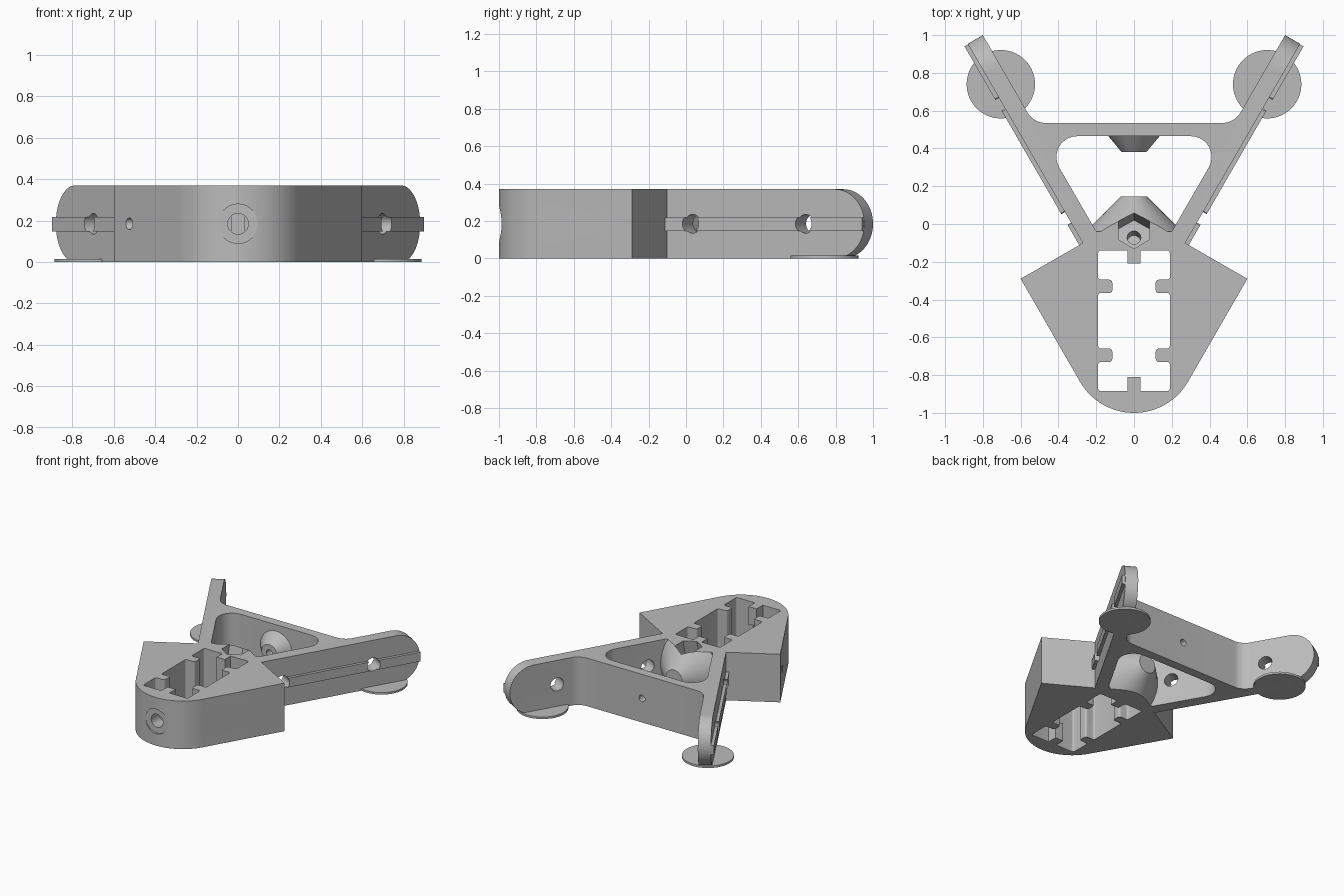
import bpy, bmesh, math
from mathutils import Vector, Matrix

if "Cube" in bpy.data.objects:
    bpy.data.objects.remove(bpy.data.objects["Cube"], do_unlink=True)

H, MID = 0.37, 0.185
OUT = Vector((math.cos(math.radians(30)), -0.5, 0))   # outward normal of an arm
ALONG = Vector((0.5, math.cos(math.radians(30)), 0))  # direction of an arm
INNER, OUTER, TIP = 0.193, 0.285, 1.266

grey = bpy.data.materials.new("plain grey")
grey.use_nodes = True
grey.diffuse_color = (0.5, 0.5, 0.5, 1)
grey.node_tree.nodes["Principled BSDF"].inputs["Base Color"].default_value = (0.5, 0.5, 0.5, 1)


def arm_pt(n, d, z=0.0):
    return OUT * n + ALONG * d + Vector((0, 0, z))


def finish(name, bm):
    bmesh.ops.recalc_face_normals(bm, faces=bm.faces)
    mesh = bpy.data.meshes.new(name)
    bm.to_mesh(mesh)
    bm.free()
    mesh.materials.append(grey)
    ob = bpy.data.objects.new(name, mesh)
    bpy.context.collection.objects.link(ob)
    return ob


def rounded(points, steps=10):
    """Outline of (x, y, radius) corners with fillets."""
    out = []
    for i, (x, y, r) in enumerate(points):
        p = Vector((x, y))
        if r == 0:
            out.append(p)
            continue
        a = (Vector(points[i - 1][:2]) - p).normalized()
        b = (Vector(points[(i + 1) % len(points)][:2]) - p).normalized()
        half = a.angle(b) / 2
        c = p + (a + b).normalized() * (r / math.sin(half))
        start = p + a * (r / math.tan(half)) - c
        turn = math.pi - 2 * half
        sign = 1 if a.x * b.y - a.y * b.x < 0 else -1
        for k in range(steps + 1):
            t = sign * turn * k / steps
            out.append(c + Matrix.Rotation(t, 2) @ start)
    return out


def mirrored(half):
    return half + [(-x, y, r) for x, y, r in reversed(half) if abs(x) > 1e-6]


def prism(outline, z0, z1):
    bm = bmesh.new()
    face = bm.faces.new([bm.verts.new((p[0], p[1], z0)) for p in outline])
    top = bmesh.ops.extrude_face_region(bm, geom=[face])["geom"]
    bmesh.ops.translate(bm, vec=(0, 0, z1 - z0),
                        verts=[v for v in top if isinstance(v, bmesh.types.BMVert)])
    return bm


def rod(name, a, b, r1, r2=None, sides=48):
    a, b = Vector(a), Vector(b)
    bm = bmesh.new()
    bmesh.ops.create_cone(bm, cap_ends=True, segments=sides, radius1=r1,
                          radius2=r1 if r2 is None else r2, depth=(b - a).length)
    turn = (b - a).to_track_quat('Z', 'Y').to_matrix().to_4x4()
    bm.transform(Matrix.Translation((a + b) / 2) @ turn)
    # trim to the thickness of the body
    if name == "cone_boss":
        for z, s in ((0, -1), (H, 1)):
            cut = bmesh.ops.bisect_plane(bm, geom=bm.verts[:] + bm.edges[:] + bm.faces[:],
                                         plane_co=(0, 0, z), plane_no=(0, 0, s), clear_outer=True)
            bmesh.ops.holes_fill(bm, edges=[e for e in cut["geom_cut"]
                                            if isinstance(e, bmesh.types.BMEdge)])
    return finish(name, bm)


def combine(ob, tool, operation='DIFFERENCE'):
    mod = ob.modifiers.new("cut", 'BOOLEAN')
    mod.operation, mod.object, mod.solver = operation, tool, 'EXACT'
    bpy.context.view_layer.objects.active = ob
    bpy.ops.object.modifier_apply(modifier=mod.name)
    bpy.data.objects.remove(tool, do_unlink=True)


# Body plan: rounded nose, shoulders, arms and cross bar
nose = []
for k in range(17):
    t = math.radians(-90 + 60 * k / 16)
    nose.append((0.33 * math.cos(t), -0.67 + 0.33 * math.sin(t), 0))
nose[0] = (0, -1, 0)
bar_y = 0.535
plan = nose + [(0.6, -0.29, 0)]
for n, d in ((OUTER, 0.048), (OUTER, TIP), (INNER, TIP)):
    p = arm_pt(n, d)
    plan.append((p.x, p.y, 0))
plan.append(((INNER + bar_y / 2) / OUT.x, bar_y, 0.11))
bm = prism(rounded(mirrored(plan)), 0, H)

# Round the arm tips in side elevation
tips = []
for e in bm.edges:
    ends = [Vector((abs(v.co.x), v.co.y, 0)).dot(ALONG) for v in e.verts]
    if min(ends) > TIP - 0.001 and abs(e.verts[0].co.z - e.verts[1].co.z) < 0.001:
        tips.append(e)
bmesh.ops.bevel(bm, geom=tips, offset=MID - 0.001, offset_type='OFFSET', segments=16,
                profile=0.5, affect='EDGES', clamp_overlap=False)
body = finish("bracket_body", bm)

# Triangular window between the arms
window = [((INNER + y / 2) / OUT.x, y, r) for y, r in ((-0.04, 0.015), (0.465, 0.11))]
combine(body, finish("window_cutter", prism(rounded(mirrored(window)), -0.1, H + 0.1)))

# Conical bosses facing each other inside the window
combine(body, rod("cone_boss", (0, -0.06, MID), (0, 0.145, MID), 0.275, 0.07, 64), 'UNION')
combine(body, rod("bar_boss", (0, 0.48, MID), (0, 0.38, MID), 0.148, 0.065), 'UNION')

# Ribs along the outer faces of the arms
for s in (1, -1):
    corners = [arm_pt(n, d) for n, d in
               ((OUTER - 0.02, 0.03), (0.307, 0.048), (0.307, TIP - 0.003), (OUTER - 0.02, TIP - 0.003))]
    combine(body, finish("rib", prism([(s * p.x, p.y) for p in corners], 0.147, 0.218)), 'UNION')

# Central slot with six keys
R = 0.015
slot = [(0.035, -0.81, 0), (0.035, -0.885, 0), (0.19, -0.885, R)]
for y in (-0.695, -0.33):
    slot += [(0.19, y - 0.035, R), (0.115, y - 0.035, R), (0.115, y + 0.035, R), (0.19, y + 0.035, R)]
slot += [(0.19, -0.14, R), (0.035, -0.14, 0), (0.035, -0.21, 0)]
combine(body, finish("slot_cutter", prism(rounded(mirrored(slot), 5), -0.1, H + 0.1)))

# Holes on both sides
for s in (1, -1):
    flip = Vector((s, 1, 1))
    holes = [((0.37, -0.325, -0.1), (0.37, -0.325, H + 0.1), 0.075),   # vertical
             ((0.30, -0.70, MID), (0.7, -0.70, MID), 0.1),             # counterbore
             ((0.15, -0.70, MID), (0.4, -0.70, MID), 0.05),            # side screw
             ((0.40, -0.42, MID), (0.7, -0.42, MID), 0.028)]           # blind side hole
    for d in (0.205, 0.903):
        holes.append((arm_pt(INNER - 0.05, d, MID), arm_pt(0.4, d, MID), 0.05))
    for a, b, r in holes:
        combine(body, rod("hole_cutter", Vector(a) * flip, Vector(b) * flip, r))

# Holes on the centre line: front face, cone tip and cross bar
for y0, y1, r in ((-1.1, -0.985, 0.095), (-1.1, -0.79, 0.05),
                  (-0.05, 0.2, 0.035), (0.3, 0.6, 0.025)):
    combine(body, rod("hole_cutter", (0, y0, MID), (0, y1, MID), r))

# Tilted hexagonal nut pocket with its screw hole
mouth, floor = Vector((0, -0.033, H)), Vector((0, -0.072, 0.21))
axis = (mouth - floor).normalized()
combine(body, rod("nut_cutter", floor, mouth + axis * 0.1, 0.095, sides=6))
combine(body, rod("hole_cutter", floor - axis * 0.1, floor + axis * 0.05, 0.036))

# Thin round pads under the arm tips
parts = [body]
for s, side in ((1, "left"), (-1, "right")):
    parts.append(rod(side + "_foot_pad", (s * 0.705, 0.74, 0), (s * 0.705, 0.74, 0.016), 0.181, sides=64))

for ob in parts:
    bpy.ops.object.select_all(action='DESELECT')
    ob.select_set(True)
    bpy.context.view_layer.objects.active = ob
    bpy.ops.object.shade_smooth_by_angle(angle=math.radians(30))
